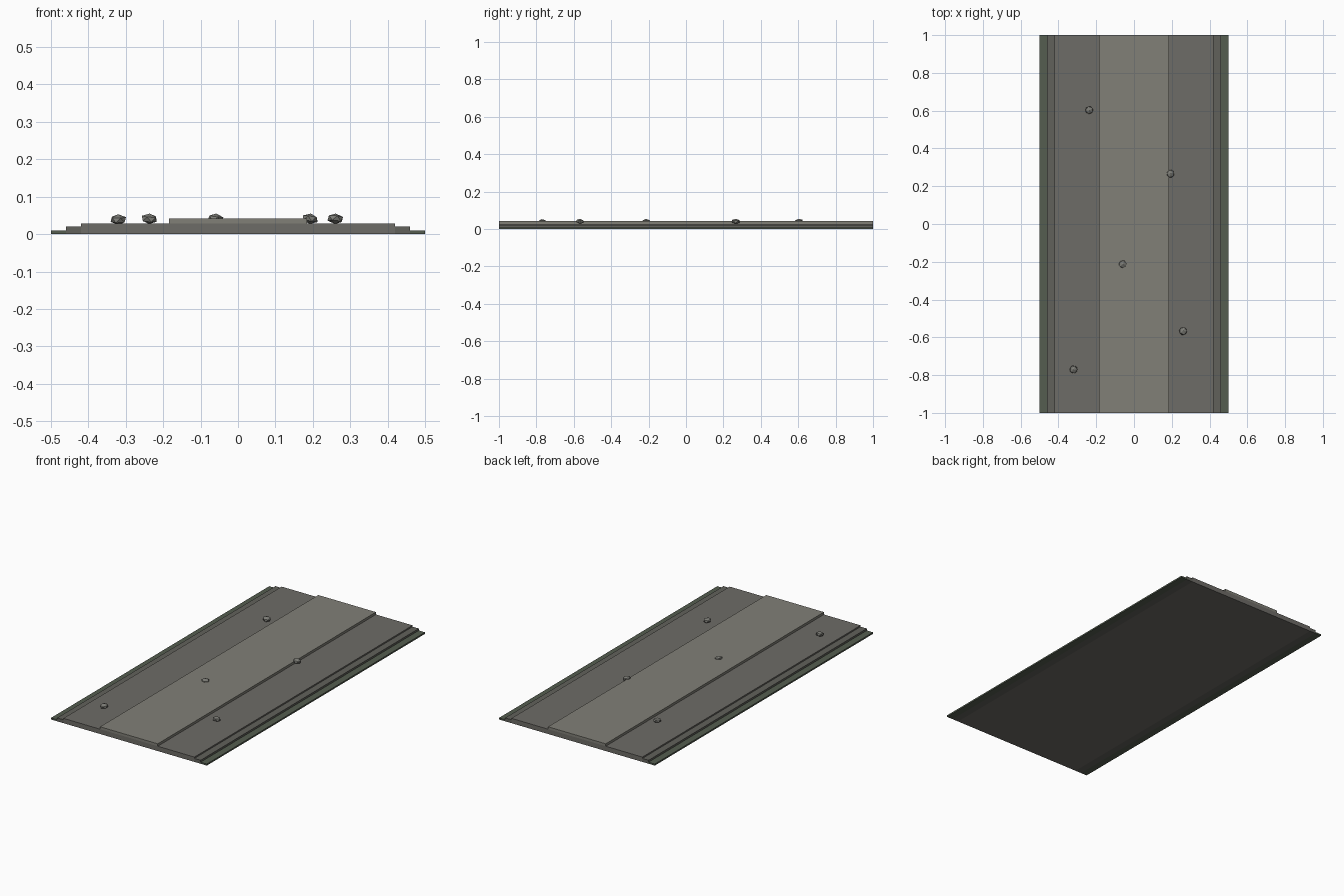
import bpy
from math import radians

if "Cube" in bpy.data.objects:
    bpy.data.objects.remove(bpy.data.objects["Cube"])


def material(name, rgb):
    m = bpy.data.materials.new(name)
    m.diffuse_color = (*rgb, 1)
    m.use_nodes = True
    m.node_tree.nodes["Principled BSDF"].inputs["Base Color"].default_value = m.diffuse_color
    return m


verge_mat = material("mossy_verge", (0.09, 0.11, 0.08))
edge_mat = material("dark_edge", (0.12, 0.12, 0.105))
road_mat = material("packed_gravel", (0.155, 0.15, 0.135))
crown_mat = material("worn_crown", (0.22, 0.215, 0.185))
stone_mat = material("stone", (0.2, 0.2, 0.18))


def slab(name, x0, x1, z0, z1, mat):
    bpy.ops.mesh.primitive_cube_add(size=1, location=((x0 + x1) / 2, 0, (z0 + z1) / 2))
    o = bpy.context.object
    o.name = name
    o.scale = (x1 - x0, 2, z1 - z0)
    o.data.materials.append(mat)


# Main road bed and raised central crown
slab("road_bed", -0.42, 0.42, 0, 0.028, road_mat)
slab("center_crown", -0.185, 0.185, 0.028, 0.042, crown_mat)

# Stepped edges on both sides
for side, s in (("left", -1), ("right", 1)):
    for name, a, b, top, mat in (("edge", 0.42, 0.46, 0.02, edge_mat),
                                 ("verge", 0.46, 0.50, 0.009, verge_mat)):
        x0, x1 = sorted((s * a, s * b))
        slab(f"{side}_{name}", x0, x1, 0, top, mat)

# Loose faceted stones
stones = [(-0.32, -0.77, 0.039), (-0.237, 0.603, 0.041), (-0.06, -0.213, 0.041),
          (0.193, 0.266, 0.041), (0.26, -0.567, 0.041)]
for i, loc in enumerate(stones):
    bpy.ops.mesh.primitive_ico_sphere_add(subdivisions=1, radius=1, location=loc,
                                          rotation=(0, 0, radians(35 * i)))
    o = bpy.context.object
    o.name = f"loose_stone_{i + 1}"
    o.scale = (0.023, 0.023, 0.014)
    o.rotation_euler.x = radians(8)
    o.data.materials.append(stone_mat)
